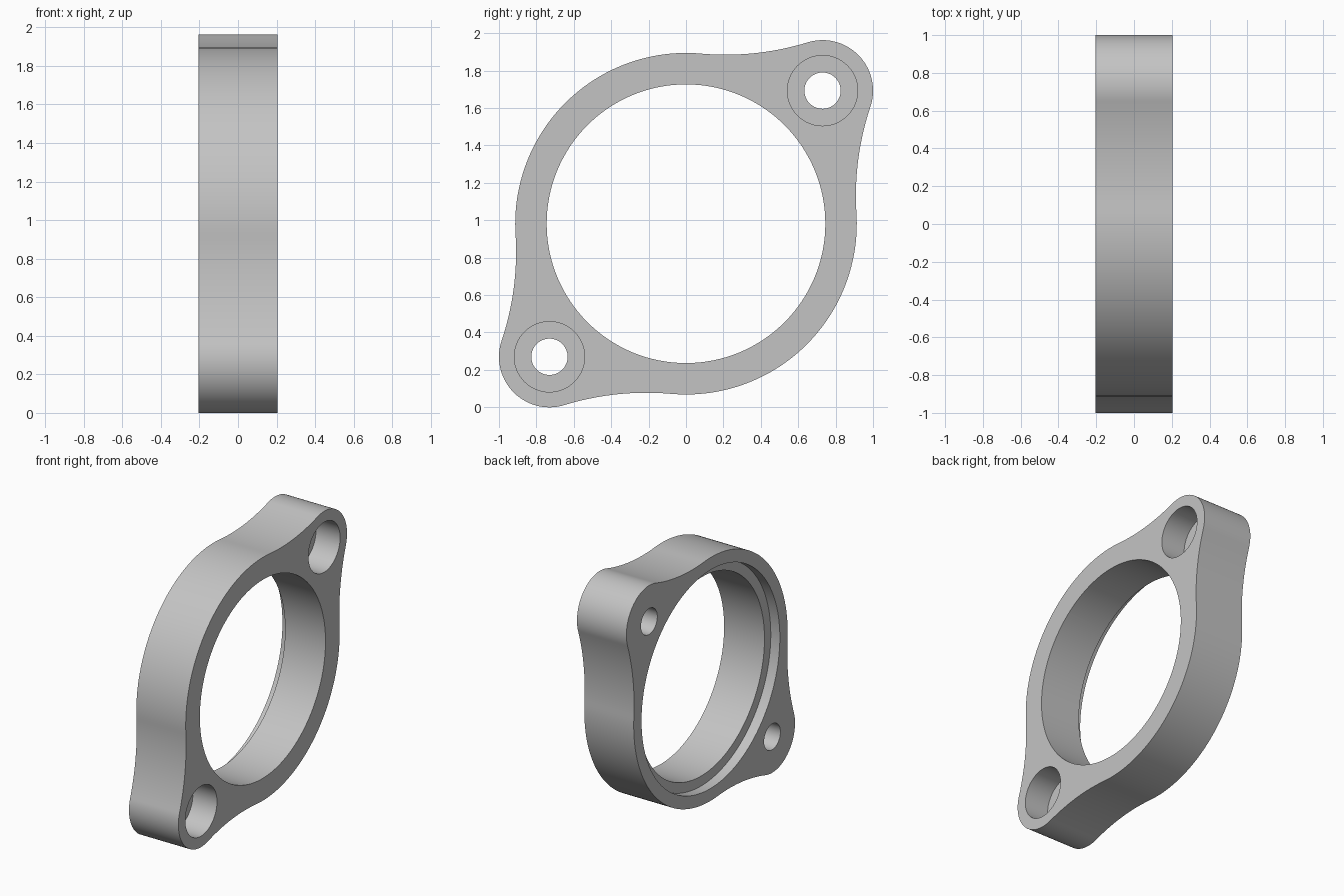
import bpy
import bmesh
import math
from mathutils import Vector, Matrix

cube = bpy.data.objects.get("Cube")
if cube:
    bpy.data.objects.remove(cube, do_unlink=True)

HALF = 0.205                      # half thickness along x
CENTRE = Vector((0, 0.9815))      # ring centre in (y, z)
LUG = Vector((0.73, 0.7115))      # lug offset from the ring centre
RING_R, LUG_R, BLEND_R = 0.913, 0.27, 1.5

metal = bpy.data.materials.new("plain grey")
metal.use_nodes = True
grey = (0.55, 0.55, 0.55, 1)
metal.diffuse_color = grey
metal.node_tree.nodes["Principled BSDF"].inputs["Base Color"].default_value = grey


def arc(centre, radius, start, end, steps):
    """Points on an arc, angles measured from the lug axis."""
    return [centre + radius * Vector((math.cos(a), math.sin(a)))
            for a in (start + (end - start) * i / steps for i in range(steps + 1))]


def outline():
    """Ring with two lugs joined by tangent concave blends."""
    d, a, b = LUG.length, RING_R + BLEND_R, LUG_R + BLEND_R
    theta = math.acos((a * a + d * d - b * b) / (2 * a * d))
    blend = a * Vector((math.cos(theta), math.sin(theta)))
    lug = Vector((d, 0))
    to_blend = blend - lug
    phi = math.atan2(to_blend.y, to_blend.x)
    mirrored = Vector((blend.x, -blend.y))
    half = arc(mirrored, BLEND_R, math.pi - theta, math.pi - phi, 20)[:-1]
    half += arc(lug, LUG_R, -phi, phi, 48)[:-1]
    half += arc(blend, BLEND_R, math.pi + phi, math.pi + theta, 20)[:-1]
    half += arc(Vector((0, 0)), RING_R, theta, math.pi - theta, 60)[:-1]
    turn = Matrix.Rotation(math.atan2(LUG.y, LUG.x), 2)
    return [CENTRE + turn @ p for p in half + [-p for p in half]]


def make_object(name, bm):
    bmesh.ops.recalc_face_normals(bm, faces=bm.faces)
    mesh = bpy.data.meshes.new(name)
    bm.to_mesh(mesh)
    bm.free()
    mesh.materials.append(metal)
    obj = bpy.data.objects.new(name, mesh)
    bpy.context.collection.objects.link(obj)
    return obj


def cutter(name, centre, radius, x0, x1, sides):
    bm = bmesh.new()
    place = (Matrix.Translation(((x0 + x1) / 2, centre.x, centre.y))
             @ Matrix.Rotation(math.pi / 2, 4, 'Y'))
    bmesh.ops.create_cone(bm, cap_ends=True, segments=sides, radius1=radius,
                          radius2=radius, depth=x1 - x0, matrix=place)
    obj = make_object(name, bm)
    obj.hide_render = True
    return obj


# Flange body
bm = bmesh.new()
face = bm.faces.new([bm.verts.new((-HALF, p.x, p.y)) for p in outline()])
result = bmesh.ops.extrude_face_region(bm, geom=[face], use_keep_orig=True)
moved = [v for v in result["geom"] if isinstance(v, bmesh.types.BMVert)]
bmesh.ops.translate(bm, verts=moved, vec=(2 * HALF, 0, 0))
flange = make_object("flange", bm)

# Main bore with a stepped seat on the left-hand face in -x
OUT = HALF + 0.1
cutters = [cutter("main_bore_cutter", CENTRE, 0.745, -OUT, OUT, 128),
           cutter("seat_cutter", CENTRE, 0.82, -OUT, -HALF + 0.075, 128)]

# Bolt holes, counterbored from the +x face
for side, sign in (("upper", 1), ("lower", -1)):
    spot = CENTRE + sign * LUG
    cutters.append(cutter(side + "_bolt_cutter", spot, 0.097, -OUT, OUT, 64))
    cutters.append(cutter(side + "_counterbore_cutter", spot, 0.188, 0.005, OUT, 64))

for tool in cutters:
    mod = flange.modifiers.new(tool.name, 'BOOLEAN')
    mod.operation = 'DIFFERENCE'
    mod.solver = 'EXACT'
    mod.object = tool

# Bake the cuts and drop the cutters
bpy.context.view_layer.update()
depsgraph = bpy.context.evaluated_depsgraph_get()
baked = bpy.data.meshes.new_from_object(flange.evaluated_get(depsgraph))
flange.modifiers.clear()
flange.data = baked
baked.name = "flange"
for tool in cutters:
    bpy.data.objects.remove(tool, do_unlink=True)

bpy.ops.object.select_all(action='DESELECT')
flange.select_set(True)
bpy.context.view_layer.objects.active = flange
bpy.ops.object.shade_smooth_by_angle(angle=math.radians(30))
